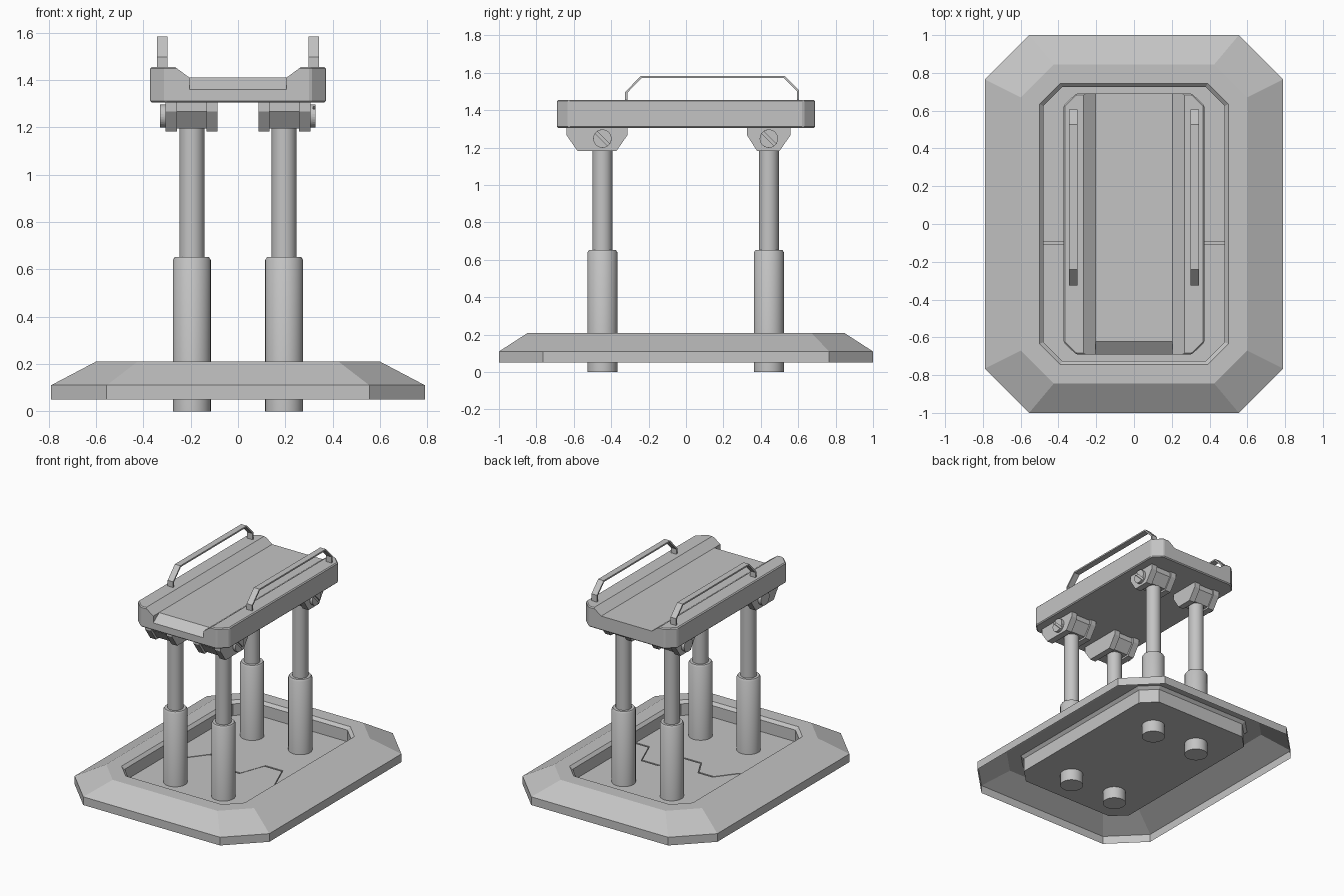
import bpy, bmesh, math
from mathutils import Vector, Matrix

if "Cube" in bpy.data.objects:
    bpy.data.objects.remove(bpy.data.objects["Cube"])

grey = bpy.data.materials.new("matte_grey")
grey.diffuse_color = (0.55, 0.55, 0.55, 1)
grey.use_nodes = True
grey.node_tree.nodes["Principled BSDF"].inputs["Base Color"].default_value = grey.diffuse_color


def finish(name, bm, smooth=False):
    bmesh.ops.recalc_face_normals(bm, faces=bm.faces)
    me = bpy.data.meshes.new(name)
    bm.to_mesh(me)
    bm.free()
    ob = bpy.data.objects.new(name, me)
    bpy.context.collection.objects.link(ob)
    me.materials.append(grey)
    if smooth:
        bpy.ops.object.select_all(action='DESELECT')
        ob.select_set(True)
        bpy.context.view_layer.objects.active = ob
        bpy.ops.object.shade_smooth_by_angle(angle=math.radians(35))
    return ob


def prism(name, pts, axis, a, b):
    """Extrude a 2D outline along an axis (x: yz outline, y: xz, z: xy)."""
    place = {'x': lambda p, t: (t, p[0], p[1]),
             'y': lambda p, t: (p[0], t, p[1]),
             'z': lambda p, t: (p[0], p[1], t)}[axis]
    bm = bmesh.new()
    face = bm.faces.new([bm.verts.new(place(p, a)) for p in pts])
    ext = bmesh.ops.extrude_face_region(bm, geom=[face])
    move = Vector(place((0, 0), b - a))
    bmesh.ops.translate(bm, vec=move, verts=[v for v in ext['geom'] if isinstance(v, bmesh.types.BMVert)])
    return finish(name, bm)


def octagon(x, y, cx, cy):
    """Rectangle of half size x, y with corners cut at cx, cy."""
    return [(cx, -y), (x, -cy), (x, cy), (cx, y), (-cx, y), (-x, cy), (-x, -cy), (-cx, -y)]


def lathe(name, profile, centre, segs=32, axis='z'):
    """Turned solid from (radius, height) pairs."""
    bm = bmesh.new()
    rings = []
    for r, h in profile:
        rings.append([bm.verts.new((r * math.cos(t), r * math.sin(t), h))
                      for t in (2 * math.pi * i / segs for i in range(segs))])
    for lo, hi in zip(rings, rings[1:]):
        for i in range(segs):
            j = (i + 1) % segs
            bm.faces.new((lo[i], lo[j], hi[j], hi[i]))
    bm.faces.new(rings[0])
    bm.faces.new(rings[-1])
    if axis == 'x':
        bm.transform(Matrix.Rotation(math.pi / 2, 4, 'Y'))
    bm.transform(Matrix.Translation(centre))
    return finish(name, bm, True)


def cut(ob, cutter):
    mod = ob.modifiers.new("cut", 'BOOLEAN')
    mod.operation, mod.solver, mod.object = 'DIFFERENCE', 'EXACT', cutter
    cutter.hide_render = True
    cutter.hide_viewport = True


# base frame: open shell from outer rim, over the slope, into the recess
bm = bmesh.new()
levels = [(0.79, 1.0, 0.555, 0.765, 0.05), (0.79, 1.0, 0.555, 0.765, 0.11),
          (0.60, 0.845, 0.425, 0.67, 0.21), (0.50, 0.745, 0.39, 0.635, 0.21),
          (0.48, 0.725, 0.38, 0.625, 0.19), (0.48, 0.725, 0.38, 0.625, 0.09)]
rings = [[bm.verts.new((px, py, z)) for px, py in octagon(x, y, cx, cy)] for x, y, cx, cy, z in levels]
for lo, hi in zip(rings, rings[1:]):
    for i in range(8):
        j = (i + 1) % 8
        bm.faces.new((lo[i], lo[j], hi[j], hi[i]))
finish("base_frame", bm)

# recessed floor: two interlocking panels with a zigzag seam above a thin backing
seam = [(-0.48, -0.1), (-0.36, -0.1), (-0.25, 0.04), (-0.13, 0.04), (-0.06, -0.09),
        (0.08, -0.09), (0.15, 0.1), (0.29, 0.1), (0.37, -0.1), (0.48, -0.1)]
floor = octagon(0.48, 0.725, 0.38, 0.625)
g = 0.006
prism("floor_panel_back", [(x, y + g) for x, y in seam] + floor[2:6], 'z', 0.092, 0.105)
prism("floor_panel_front", [(x, y - g) for x, y in seam] + [floor[1], floor[0], floor[7], floor[6]],
      'z', 0.092, 0.105)
prism("floor_backing", floor, 'z', 0.088, 0.092)

# table top with a shallow trough and a sloped notch at the front
top = prism("table_top", octagon(0.372, 0.69, 0.307, 0.628), 'z', 1.305, 1.455)
bev = top.modifiers.new("soft_edges", 'BEVEL')
bev.width, bev.segments = 0.007, 1
cut(top, prism("trough_cutter", [(-0.205, 1.41), (0.205, 1.41), (0.273, 1.46), (0.273, 1.6),
                                 (-0.273, 1.6), (-0.273, 1.46)], 'y', -1, 1))
cut(top, prism("notch_cutter", [(-0.62, 1.411), (-0.62, 1.5), (-0.8, 1.5), (-0.8, 1.281)], 'x', -0.204, 0.204))

# hand rails: thin bent strips
rail = [(-0.325, 1.45), (-0.325, 1.497), (-0.242, 1.583), (0.528, 1.583), (0.605, 1.505), (0.605, 1.45)]
inner = [(-0.314, 1.45), (-0.314, 1.493), (-0.237, 1.572), (0.523, 1.572), (0.594, 1.5), (0.594, 1.45)]
for side, sx in (("left", -1), ("right", 1)):
    prism("rail_" + side, rail + inner[::-1], 'x', sx * 0.298, sx * 0.343)

# legs with hinge brackets
front_plate = [(-0.64, 1.31), (-0.64, 1.268), (-0.58, 1.182), (-0.372, 1.182), (-0.312, 1.268), (-0.312, 1.31)]
back_plate = [(0.325, 1.31), (0.325, 1.268), (0.38, 1.182), (0.5, 1.182), (0.56, 1.268), (0.56, 1.31)]
for end, y, plate in (("front", -0.447, front_plate), ("back", 0.443, back_plate)):
    mid = sum(p[0] for p in plate) / 6
    core = [(mid + (py - mid) * 0.9, max(pz, 1.195)) for py, pz in plate]
    for side, sx in (("left", -1), ("right", 1)):
        tag = "_" + end + "_" + side
        x = sx * 0.195
        lathe("leg_sleeve" + tag, [(0.08, 0), (0.08, 0.64), (0.072, 0.652), (0.05, 0.652)], (x, y, 0))
        lathe("leg_rod" + tag, [(0.053, 0.6), (0.053, 1.25)], (x, y, 0))
        prism("bracket_inner" + tag, plate, 'x', sx * 0.087, sx * 0.133)
        prism("bracket_core" + tag, core, 'x', sx * 0.133, sx * 0.258)
        prism("bracket_outer" + tag, plate, 'x', sx * 0.258, sx * 0.306)
        # slotted pin: two half discs over a flat core
        lathe("pin" + tag, [(0.049, -0.02), (0.049, 0.006)], (sx * 0.31, y, 1.248), 24, 'x')
        for k in (0, 1):
            a0 = math.radians(-45 + 180 * k)
            d = math.asin(0.008 / 0.049)
            arc = [a0 + d + (math.pi - 2 * d) * i / 12 for i in range(13)]
            prism("pin_half" + tag + "_" + str(k),
                  [(y + 0.049 * math.cos(t), 1.248 + 0.049 * math.sin(t)) for t in arc],
                  'x', sx * 0.314, sx * 0.327)
